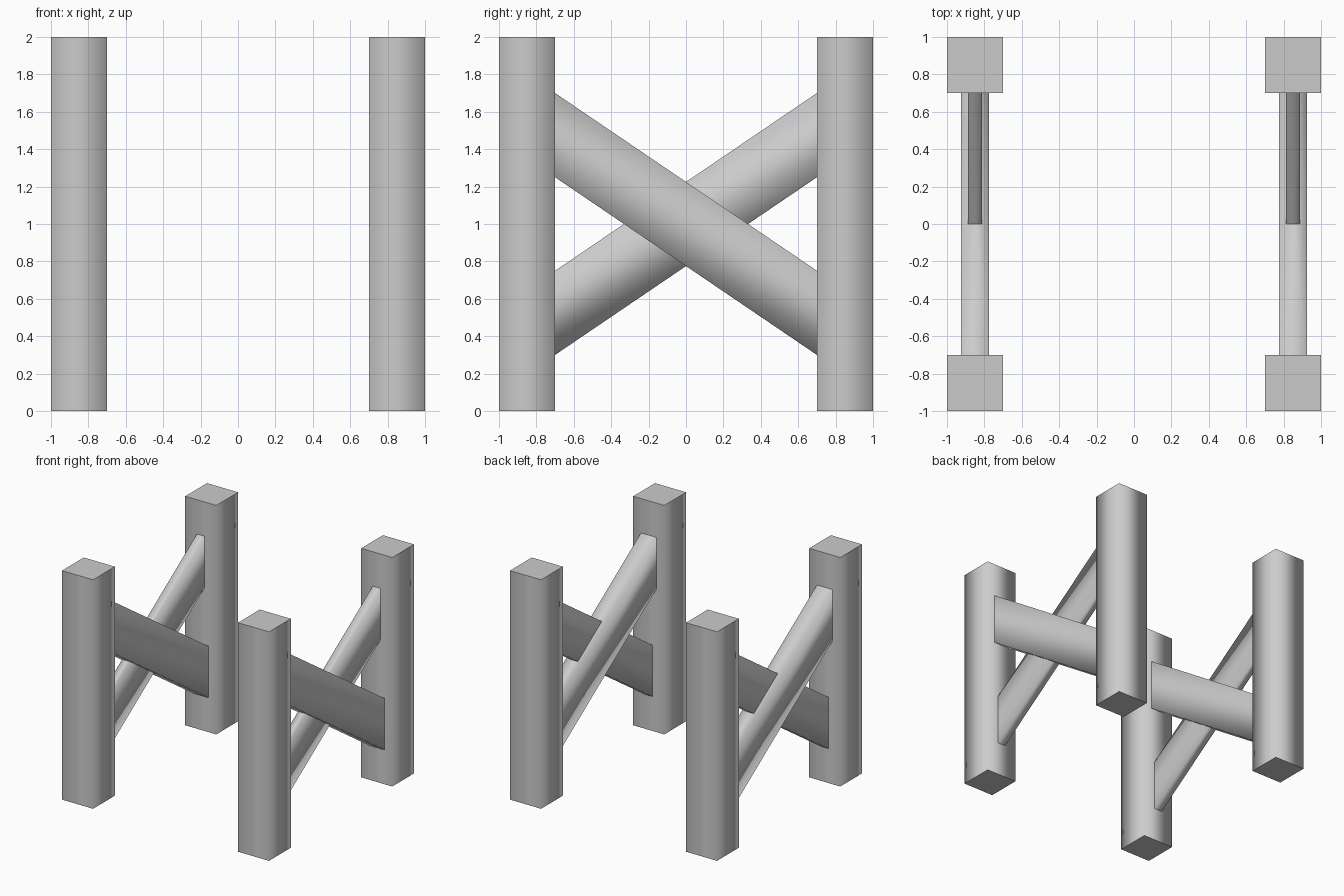
import bpy
import bmesh

if "Cube" in bpy.data.objects:
    bpy.data.objects.remove(bpy.data.objects["Cube"])


def prism(name, start, end):
    """Four-sided bar between two loops: soft-shaded sides, flat end caps."""
    bm = bmesh.new()
    a = [bm.verts.new(p) for p in start]
    b = [bm.verts.new(p) for p in end]
    for i in range(4):
        j = (i + 1) % 4
        bm.faces.new((a[i], a[j], b[j], b[i])).smooth = True
    bm.faces.new(a)
    bm.faces.new(b)
    bmesh.ops.recalc_face_normals(bm, faces=bm.faces)
    mesh = bpy.data.meshes.new(name)
    bm.to_mesh(mesh)
    bm.free()
    obj = bpy.data.objects.new(name, mesh)
    bpy.context.collection.objects.link(obj)
    return obj


def post(name, x, y, half=0.15, height=2.0):
    corners = [(x - half, y - half), (x + half, y - half),
               (x + half, y + half), (x - half, y + half)]
    return prism(name, [(u, v, 0) for u, v in corners],
                 [(u, v, height) for u, v in corners])


def brace(name, x, width, high_y):
    """Diagonal plank with vertical ends, high at high_y and low opposite."""
    def end(y, z):
        w = width / 2
        return [(x - w, y, z), (x + w, y, z),
                (x + w, y, z + 0.45), (x - w, y, z + 0.45)]
    return prism(name, end(high_y, 1.25), end(-high_y, 0.3))


for side, x in (("left", -0.85), ("right", 0.85)):
    # Square corner posts
    post(f"{side}_front_post", x, -0.85)
    post(f"{side}_back_post", x, 0.85)
    # Crossed braces: the thin one passes through the thick one
    brace(f"{side}_thick_brace", x, 0.15, -0.7)
    brace(f"{side}_thin_brace", x, 0.075, 0.7)
